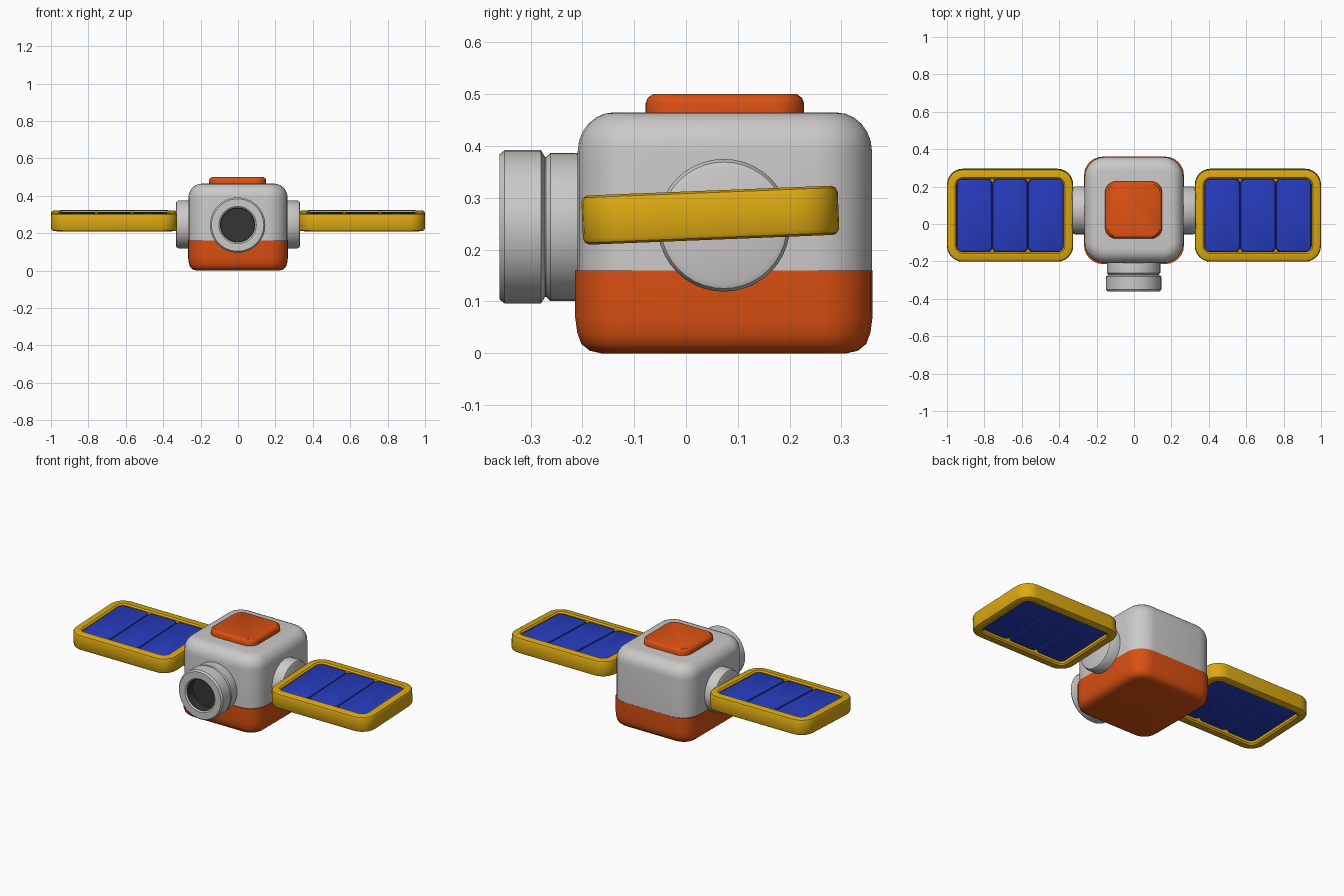
import bpy, bmesh, math
from mathutils import Matrix

if "Cube" in bpy.data.objects:
    bpy.data.objects.remove(bpy.data.objects["Cube"])


def material(name, rgb):
    m = bpy.data.materials.new(name)
    m.diffuse_color = (*rgb, 1)
    m.use_nodes = True
    m.node_tree.nodes["Principled BSDF"].inputs["Base Color"].default_value = m.diffuse_color
    return m


GREY = material("light grey", (0.60, 0.585, 0.58))
ORANGE = material("orange", (0.70, 0.08, 0.006))
YELLOW = material("golden yellow", (0.72, 0.40, 0.006))
BLUE = material("cell blue", (0.02, 0.045, 0.52))
DARK = material("dark grey", (0.035, 0.035, 0.035))


def finish(name, bm, mats, angle=35):
    bmesh.ops.recalc_face_normals(bm, faces=bm.faces)
    me = bpy.data.meshes.new(name)
    bm.to_mesh(me)
    bm.free()
    for m in mats:
        me.materials.append(m)
    ob = bpy.data.objects.new(name, me)
    bpy.context.collection.objects.link(ob)
    bpy.ops.object.select_all(action='DESELECT')
    ob.select_set(True)
    bpy.context.view_layer.objects.active = ob
    bpy.ops.object.shade_smooth_by_angle(angle=math.radians(angle))
    return ob


def bridge(bm, rings, closed):
    """Join successive vertex rings with quads; cap the ends unless closed."""
    pairs = list(zip(rings, rings[1:]))
    if closed:
        pairs.append((rings[-1], rings[0]))
    faces = []
    for a, b in pairs:
        n = len(a)
        faces.append([bm.faces.new((a[i], a[(i + 1) % n], b[(i + 1) % n], b[i])) for i in range(n)])
    if not closed:
        faces.append([bm.faces.new(rings[0])])
        faces.append([bm.faces.new(rings[-1])])
    return faces


def rounded_loft(name, hx, hy, r, levels, mat, matrix, closed=False, min_r=0.02, seg=6):
    """Stack of rounded rectangles; levels are (inset, z)."""
    bm = bmesh.new()
    rings = []
    for inset, z in levels:
        rad = max(r - inset, min_r)
        cx, cy = hx - inset - rad, hy - inset - rad
        ring = []
        for q, (sx, sy) in enumerate(((1, 1), (-1, 1), (-1, -1), (1, -1))):
            for k in range(seg + 1):
                a = math.pi / 2 * (q + k / seg)
                p = (sx * cx + rad * math.cos(a), sy * cy + rad * math.sin(a), z)
                ring.append(bm.verts.new(p))
        rings.append(ring)
    bridge(bm, rings, closed)
    bm.transform(matrix)
    return finish(name, bm, [mat])


def lathe(name, profile, mats, matrix, dark_from=None, seg=40):
    """Revolve (radius, height) points about local z; bands from dark_from on use slot 1."""
    bm = bmesh.new()
    rings = [[bm.verts.new((r * math.cos(math.tau * i / seg), r * math.sin(math.tau * i / seg), h))
              for i in range(seg)] for r, h in profile]
    bands = bridge(bm, rings, False)
    if dark_from is not None:
        for band in bands[dark_from:-2] + bands[-1:]:
            for f in band:
                f.material_index = 1
    bm.transform(matrix)
    return finish(name, bm, mats)


T = Matrix.Translation

# Body: orange base and grey upper hull
rounded_loft("base_hull", 0.267, 0.287, 0.10,
             [(0.05, 0), (0.028, 0.005), (0.012, 0.018), (0.004, 0.04), (0, 0.07), (0, 0.16)],
             ORANGE, T((0, 0.073, 0)))
dome = [(0.07 * (1 - math.cos(math.radians(a))), 0.39 + 0.075 * math.sin(math.radians(a)))
        for a in range(0, 91, 15)]
rounded_loft("upper_hull", 0.265, 0.284, 0.11, [(0, 0.155)] + dome,
             GREY, T((0, 0.075, 0)), min_r=0.04)

# Roof hatch
rounded_loft("roof_hatch", 0.153, 0.153, 0.06,
             [(0, 0.455), (0, 0.482), (0.004, 0.493), (0.014, 0.50)],
             ORANGE, T((-0.002, 0.075, 0)))

# Docking port on the front: collar, then outer ring with a dark opening
front = T((-0.002, 0, 0.244)) @ Matrix.Rotation(math.pi / 2, 4, 'X')
lathe("port_collar", [(0.137, 0.18), (0.143, 0.215), (0.143, 0.262), (0.135, 0.27), (0.135, 0.28)],
      [GREY], front)
lathe("port_ring", [(0.135, 0.272), (0.148, 0.28), (0.148, 0.35), (0.140, 0.36),
                    (0.100, 0.36), (0.092, 0.354), (0.09, 0.30)],
      [GREY, DARK], front, dark_from=5)

# Solar wings on both sides
for s, side in ((1, "right"), (-1, "left")):
    axle = T((0, 0.073, 0.247)) @ Matrix.Rotation(s * math.pi / 2, 4, 'Y')
    lathe(side + "_wing_joint", [(0.128, 0.24), (0.128, 0.318), (0.122, 0.328), (0.112, 0.332)],
          [GREY], axle)
    wing = T((s * 0.6625, 0.047, 0.2665)) @ Matrix.Rotation(0.04, 4, 'X')
    t, b = 0.0475, 0.012
    rounded_loft(side + "_wing_frame", 0.3375, 0.2475, 0.085,
                 [(0, t - b), (0.004, t - 0.004), (b, t), (0.044, t), (0.052, t - 0.008),
                  (0.052, 0.008 - t), (0.044, -t), (b, -t), (0.004, 0.004 - t), (0, b - t)],
                 YELLOW, wing, closed=True, min_r=0.03)
    rounded_loft(side + "_wing_backing", 0.292, 0.202, 0.03, [(0, -0.005), (0, 0.015)], YELLOW, wing)
    for i in (-1, 0, 1):
        rounded_loft(f"{side}_solar_cell_{i + 2}", 0.0955, 0.197, 0.03,
                     [(0.012, -0.03), (0.004, -0.027), (0, -0.018), (0, 0.028), (0.004, 0.037), (0.012, 0.041)],
                     BLUE, wing @ T((i * 0.191, 0, 0)))
